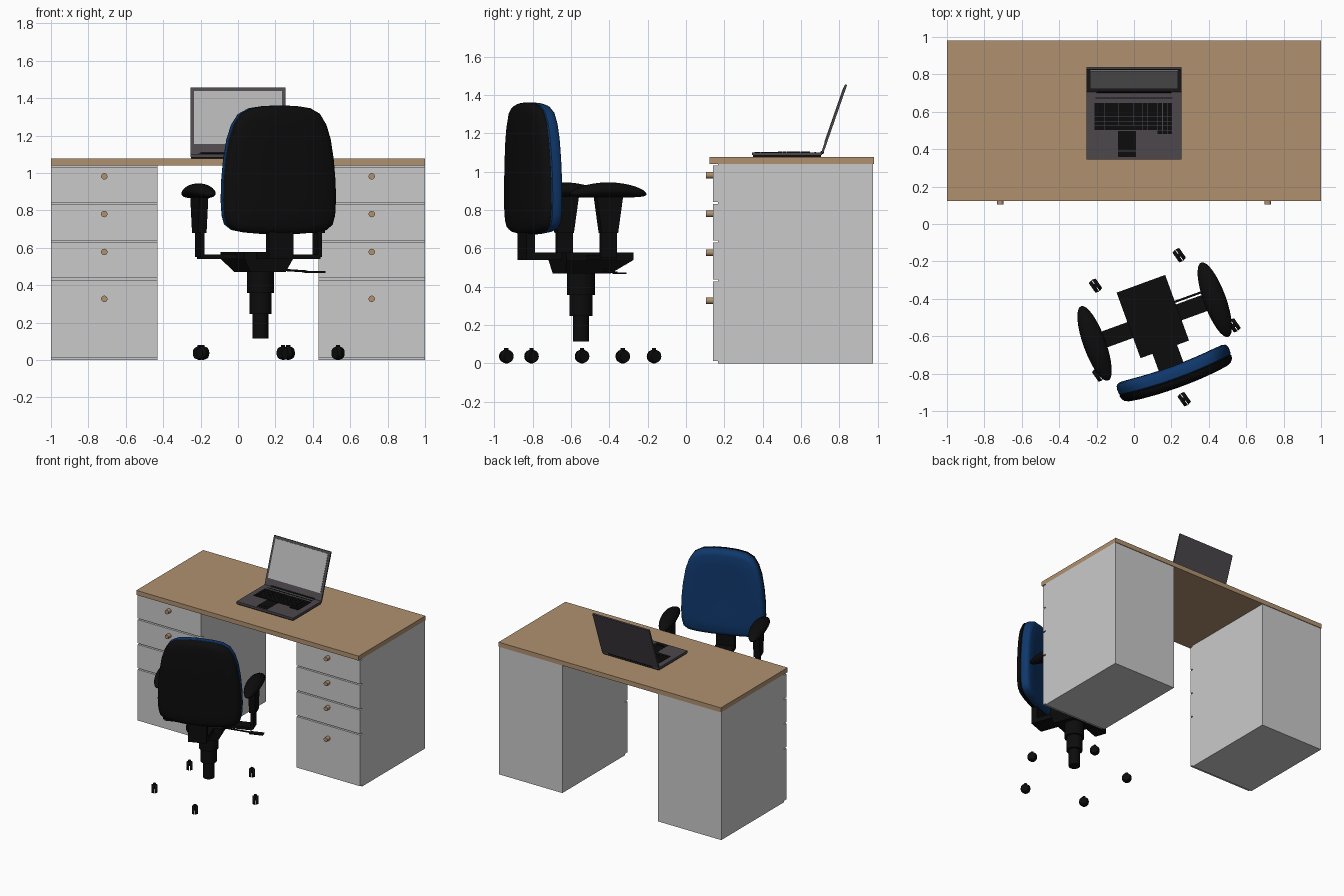
import bpy, bmesh, math
from mathutils import Matrix, Vector

if "Cube" in bpy.data.objects:
    bpy.data.objects.remove(bpy.data.objects["Cube"])

def srgb(r, g, b):
    return [((c / 255 + 0.055) / 1.055) ** 2.4 if c > 10 else c / 255 / 12.92 for c in (r, g, b)] + [1]

def material(name, *rgb):
    m = bpy.data.materials.new(name)
    m.diffuse_color = srgb(*rgb)
    m.use_nodes = True
    m.node_tree.nodes["Principled BSDF"].inputs["Base Color"].default_value = m.diffuse_color
    return m

WOOD = material("wood", 176, 145, 112)
GREY = material("cabinet grey", 202, 202, 202)
BLACK = material("black plastic", 12, 12, 12)
BLUE = material("blue fabric", 15, 56, 108)
LAPTOP = material("laptop dark grey", 76, 71, 76)
SCREEN = material("screen grey", 178, 178, 178)

CHAIR = Matrix.Translation((0.12, -0.548, 0)) @ Matrix.Rotation(math.radians(20), 4, 'Z')
LID = Matrix.Translation((0, 0.71, 1.097)) @ Matrix.Rotation(math.radians(-19.2), 4, 'X')
I = Matrix.Identity(4)

def finish(name, bm, mat, mw=I, smooth=False):
    bmesh.ops.recalc_face_normals(bm, faces=bm.faces)
    me = bpy.data.meshes.new(name)
    bm.to_mesh(me)
    bm.free()
    me.materials.append(mat)
    ob = bpy.data.objects.new(name, me)
    bpy.context.collection.objects.link(ob)
    ob.matrix_world = mw
    if smooth:
        bpy.context.view_layer.objects.active = ob
        bpy.ops.object.select_all(action='DESELECT')
        ob.select_set(True)
        bpy.ops.object.shade_smooth_by_angle(angle=math.radians(40))
    return ob

def add_box(bm, lo, hi):
    c = [(a + b) / 2 for a, b in zip(lo, hi)]
    s = [b - a for a, b in zip(lo, hi)]
    bmesh.ops.create_cube(bm, size=1, matrix=Matrix.Translation(c) @ Matrix.Diagonal(s + [1]))

def box(name, lo, hi, mat, mw=I):
    bm = bmesh.new()
    add_box(bm, lo, hi)
    return finish(name, bm, mat, mw)

def taper(name, bottom, top, z0, z1, mat, mw):
    # frustum between two rectangles given as x0, x1, y0, y1
    bm = bmesh.new()
    rings = []
    for (x0, x1, y0, y1), z in ((bottom, z0), (top, z1)):
        rings.append([bm.verts.new(p) for p in ((x0, y0, z), (x1, y0, z), (x1, y1, z), (x0, y1, z))])
    a, b = rings
    bm.faces.new(a)
    bm.faces.new(b)
    for i in range(4):
        j = (i + 1) % 4
        bm.faces.new((a[i], a[j], b[j], b[i]))
    return finish(name, bm, mat, mw)

def cylinder(name, r, p0, p1, mat, mw=I, r2=None, seg=24):
    p0, p1 = Vector(p0), Vector(p1)
    d = p1 - p0
    bm = bmesh.new()
    m = Matrix.Translation((p0 + p1) / 2) @ d.to_track_quat('Z', 'Y').to_matrix().to_4x4()
    bmesh.ops.create_cone(bm, cap_ends=True, segments=seg, radius1=r, radius2=r if r2 is None else r2,
                          depth=d.length, matrix=m)
    return finish(name, bm, mat, mw, True)

# Desk: top, two cabinets, drawers and knobs
box("desk_top", (-1, 0.122, 1.04), (1, 0.98, 1.077), WOOD)
for side, s in (("left", -1), ("right", 1)):
    xs = sorted((s * 0.43, s * 1.0))
    box(side + "_cabinet", (xs[0], 0.168, 0), (xs[1], 0.975, 1.04), GREY)
    for i, (z0, z1, zk) in enumerate(((0.012, 0.427, 0.327), (0.437, 0.63, 0.578),
                                      (0.64, 0.832, 0.78), (0.842, 1.032, 0.982))):
        box(f"{side}_drawer_{i}", (xs[0], 0.14, z0), (xs[1], 0.168, z1), GREY)
        cylinder(f"{side}_knob_{i}", 0.017, (s * 0.715, 0.14, zk), (s * 0.715, 0.104, zk), WOOD)

# Laptop base, keys and touchpad
box("laptop_underside", (-0.25, 0.35, 1.077), (0.25, 0.705, 1.087), BLACK)
box("laptop_base", (-0.255, 0.345, 1.086), (0.255, 0.71, 1.101), LAPTOP)
box("speaker_bar", (-0.205, 0.67, 1.101), (0.205, 0.677, 1.103), BLACK)
bm = bmesh.new()
for row in range(6):
    y = 0.502 + row * 0.0242
    for col in range(14):
        if row == 0 and 4 <= col <= 8:
            continue
        x = -0.21 + col * 0.0258
        add_box(bm, (x, y, 1.101), (x + 0.0245, y + 0.023, 1.105))
    for col in range(2):
        x = 0.155 + col * 0.0255
        add_box(bm, (x, y, 1.101), (x + 0.0235, y + 0.023, 1.105))
add_box(bm, (-0.107, 0.502, 1.101), (0.021, 0.525, 1.105))
for x in (0.125, 0.152, 0.179):
    add_box(bm, (x, 0.48, 1.101), (x + 0.025, 0.5, 1.105))
finish("laptop_keys", bm, BLACK)
box("touchpad", (-0.085, 0.392, 1.101), (0.01, 0.498, 1.103), BLACK)
box("touchpad_buttons", (-0.085, 0.357, 1.101), (0.01, 0.388, 1.103), BLACK)

# Laptop lid and screen
box("laptop_lid", (-0.255, -0.006, 0.0), (0.255, 0.006, 0.378), LAPTOP, LID)
box("laptop_screen", (-0.236, -0.009, 0.058), (0.236, -0.006, 0.358), SCREEN, LID)
cylinder("laptop_hinge", 0.009, (-0.2, 0.71, 1.1), (0.2, 0.71, 1.1), BLACK, seg=12)

# Chair column and seat mechanism
for i, (r, z0, z1) in enumerate(((0.042, 0.115, 0.25), (0.06, 0.247, 0.36), (0.073, 0.357, 0.475))):
    cylinder(f"column_{i}", r, (0, 0, z0), (0, 0, z1), BLACK, CHAIR)
plate = (-0.138, 0.138, -0.13, 0.243)
taper("seat_mechanism", (-0.1, 0.1, -0.12, 0.13), plate, 0.47, 0.54, BLACK, CHAIR)
taper("seat_plate", plate, plate, 0.54, 0.578, BLACK, CHAIR)
cylinder("lever", 0.006, (0.08, 0.09, 0.487), (0.3, 0.09, 0.473), BLACK, CHAIR, seg=10)
box("lever_paddle", (0.29, 0.07, 0.466), (0.395, 0.11, 0.475), BLACK, CHAIR)

# Back support
box("back_bar", (-0.07, -0.327, 0.54), (0.07, -0.12, 0.578), BLACK, CHAIR)
box("back_upright", (-0.07, -0.327, 0.54), (0.07, -0.28, 0.75), BLACK, CHAIR)

# Backrest: outline lofted through scaled rings, bent slightly forward at the sides
half = [(0, 0.672), (0.1, 0.674), (0.2, 0.682), (0.265, 0.695), (0.3, 0.722), (0.314, 0.77), (0.319, 0.85),
        (0.317, 0.95), (0.306, 1.07), (0.288, 1.18), (0.262, 1.26), (0.225, 1.317), (0.17, 1.346),
        (0.09, 1.358), (0, 1.361)]
outline = half + [(-x, z) for x, z in half[-2:0:-1]]

def loft(name, rings, mat):
    bm = bmesh.new()
    prev = None
    for s, y in rings:
        ring = []
        for x, z in outline:
            px, pz = x * s, 1.0 + (z - 1.0) * s
            ring.append(bm.verts.new((px + 0.006, y + 0.022 * (px / 0.32) ** 2, pz)))
        if prev:
            for i in range(len(ring)):
                j = (i + 1) % len(ring)
                bm.faces.new((prev[i], prev[j], ring[j], ring[i]))
        else:
            bm.faces.new(ring)
        prev = ring
    bm.faces.new(prev)
    return finish(name, bm, mat, CHAIR, True)

loft("back_shell", [(0.05, -0.347), (0.4, -0.347), (0.7, -0.346), (0.88, -0.343), (0.95, -0.335),
                    (0.985, -0.322), (1.0, -0.303), (0.97, -0.298), (0.05, -0.298)], BLACK)
loft("back_cushion", [(0.05, -0.3), (0.97, -0.302), (0.995, -0.295), (1.0, -0.27), (0.99, -0.25),
                      (0.965, -0.238), (0.9, -0.23), (0.7, -0.228), (0.4, -0.23), (0.05, -0.232)], BLUE)

# Armrests
for side, s in (("left", -1), ("right", 1)):
    def span(a, b):
        return sorted((s * a, s * b))
    x0, x1 = span(0.12, 0.335)
    box(side + "_arm_bar", (x0, -0.015, 0.54), (x1, 0.075, 0.563), BLACK, CHAIR)
    x0, x1 = span(0.323, 0.345)
    box(side + "_arm_post", (x0, -0.015, 0.55), (x1, 0.075, 0.7), BLACK, CHAIR)
    x0, x1 = span(0.312, 0.362)
    taper(side + "_arm_sleeve", (x0, x1, -0.015, 0.075), (x0, x1, -0.045, 0.105), 0.68, 0.885, BLACK, CHAIR)
    bm = bmesh.new()
    bmesh.ops.create_uvsphere(bm, u_segments=32, v_segments=16, radius=1)
    for v in bm.verts:
        x, y, z = v.co
        v.co = (s * 0.342 + x * 0.06, 0.028 + y * 0.212, 0.902 - 0.02 * y * y + z * (0.042 if z > 0 else 0.036))
    finish(side + "_arm_pad", bm, BLACK, CHAIR, True)

# Casters
for k in range(5):
    a = math.radians(2 + 72 * k)
    mw = Matrix.Translation((0.13 + 0.405 * math.cos(a), -0.556 + 0.405 * math.sin(a), 0)) \
        @ Matrix.Rotation(math.radians(35), 4, 'Z')
    for s in (-1, 1):
        cylinder(f"caster_wheel_{k}_{s}", 0.037, (s * 0.002, 0, 0.037), (s * 0.022, 0, 0.037), BLACK, mw, r2=0.031)
    cylinder(f"caster_pin_{k}", 0.011, (0, 0, 0.037), (0, 0, 0.08), BLACK, mw, seg=12)
